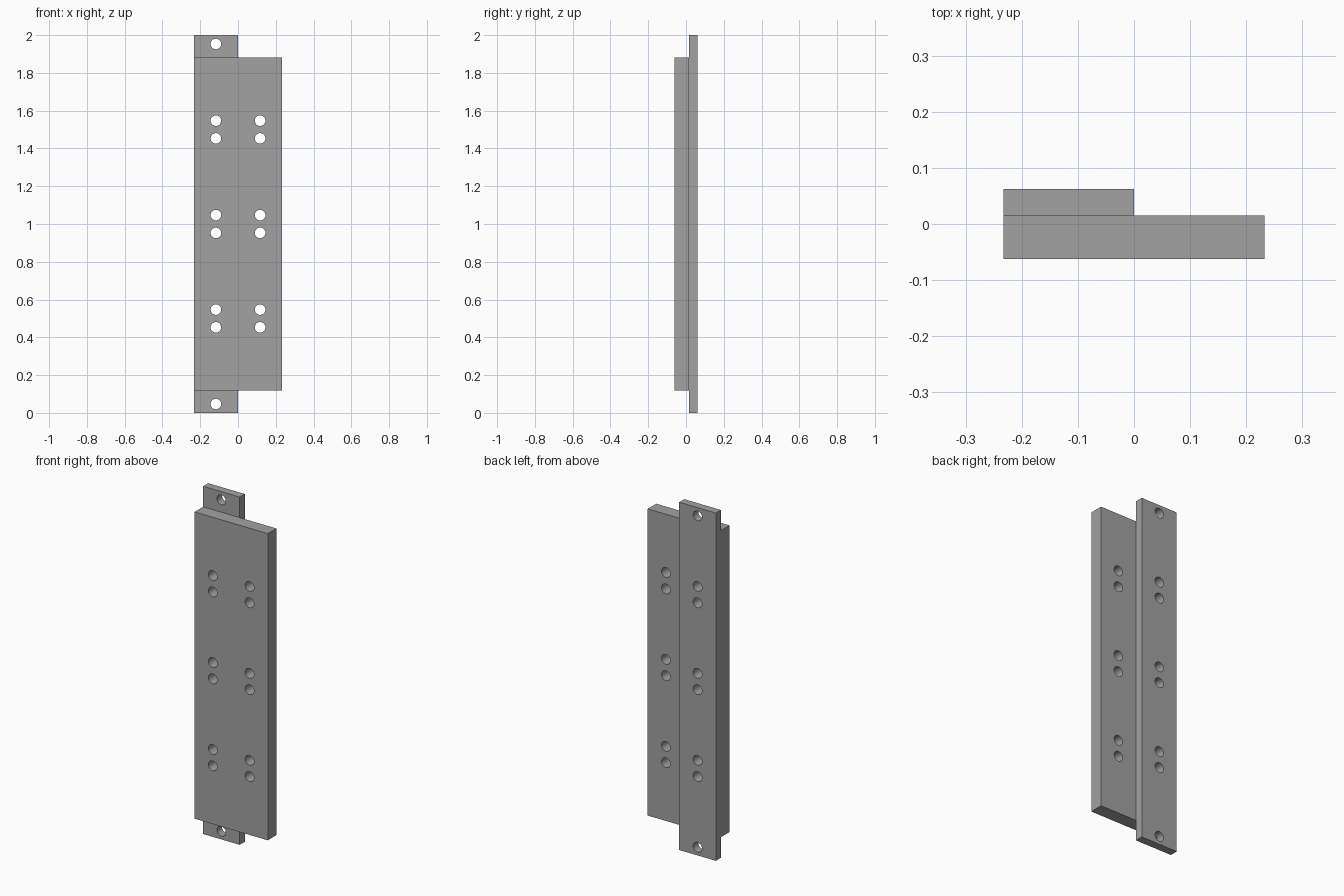
import bpy
from mathutils import Matrix
import math

cube = bpy.data.objects.get("Cube")
if cube:
    bpy.data.objects.remove(cube, do_unlink=True)

HOLE_X, HOLE_R, PAIR = 0.117, 0.028, 0.047

grey = bpy.data.materials.new("plain grey")
grey.use_nodes = True
colour = (0.36, 0.36, 0.36, 1)
grey.diffuse_color = colour
grey.node_tree.nodes["Principled BSDF"].inputs["Base Color"].default_value = colour


def box(name, x, y, z):
    """Box spanning the given (low, high) ranges."""
    mid = [sum(r) / 2 for r in (x, y, z)]
    size = [r[1] - r[0] for r in (x, y, z)]
    bpy.ops.mesh.primitive_cube_add(size=1, location=mid)
    ob = bpy.context.object
    ob.name = name
    ob.scale = size
    bpy.ops.object.transform_apply(location=True, rotation=False, scale=True)
    ob.data.materials.append(grey)
    return ob


def drill(ob, holes):
    """Cut round holes front to back through a part."""
    for x, z in holes:
        bpy.ops.mesh.primitive_cylinder_add(vertices=40, radius=HOLE_R, depth=0.4,
                                            location=(x, 0, z),
                                            rotation=(math.pi / 2, 0, 0))
        cutter = bpy.context.object
        cutter.data.materials.append(grey)
        mod = ob.modifiers.new("hole", 'BOOLEAN')
        mod.operation, mod.solver, mod.object = 'DIFFERENCE', 'EXACT', cutter
        bpy.context.view_layer.objects.active = ob
        bpy.ops.object.modifier_apply(modifier=mod.name)
        bpy.data.objects.remove(cutter, do_unlink=True)
    bpy.ops.object.select_all(action='DESELECT')
    ob.select_set(True)
    bpy.context.view_layer.objects.active = ob
    bpy.ops.object.shade_smooth_by_angle(angle=math.radians(30))


# Hole heights: three pairs, plus one at each end of the strip
pairs = [c + s * PAIR for c in (0.5, 1, 1.5) for s in (-1, 1)]
ends = [PAIR, 2 - PAIR]

# Wide front plate
plate = box("front_plate", (-0.233, 0.233), (-0.062, 0.0155), (0.118, 1.882))
drill(plate, [(s * HOLE_X, z) for s in (-1, 1) for z in pairs])

# Narrow mounting strip behind the right half
strip = box("mounting_strip", (-0.233, 0), (0.0155, 0.062), (0, 2))
drill(strip, [(-HOLE_X, z) for z in pairs + ends])
